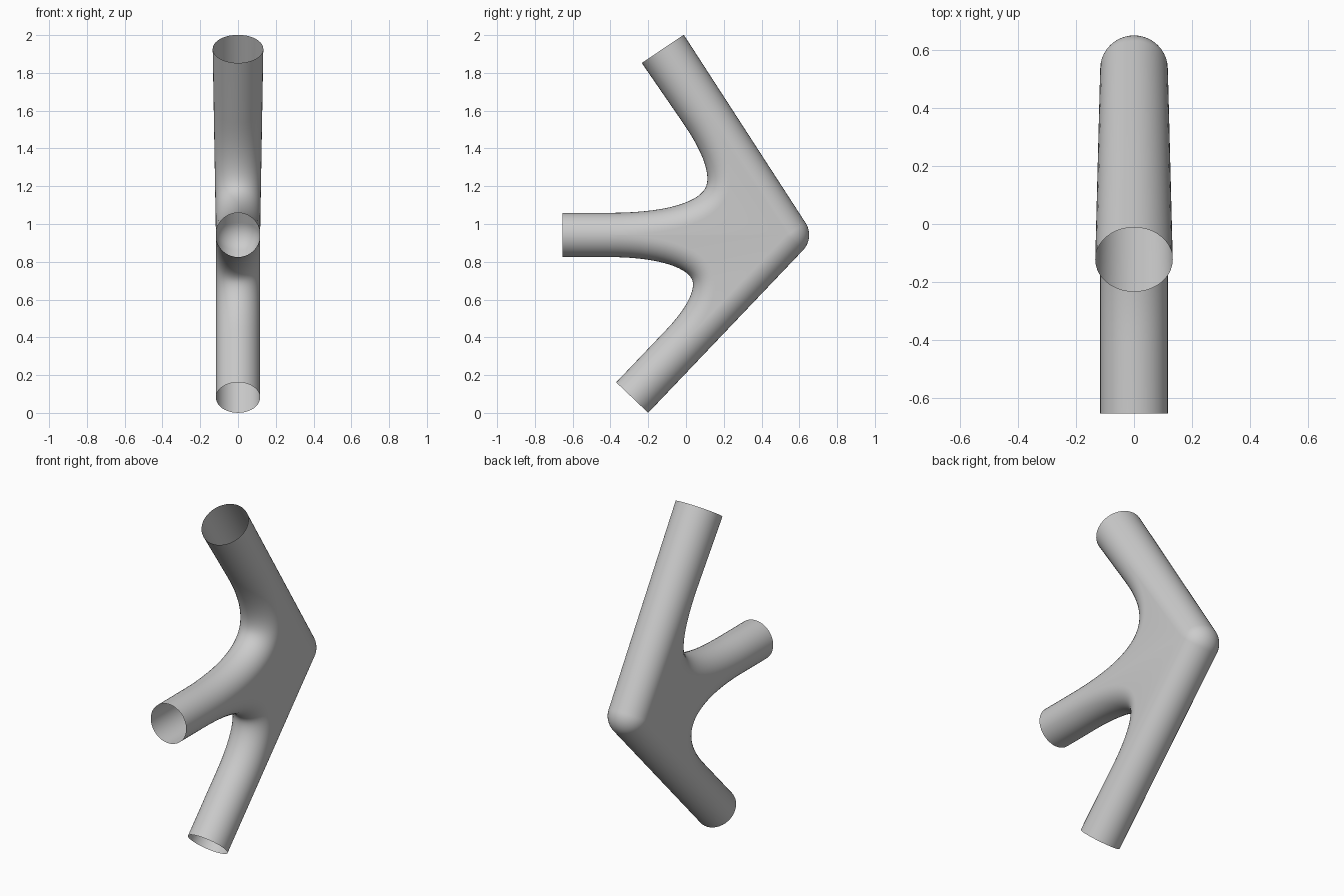
import bpy, bmesh, math
from mathutils import Vector

cube = bpy.data.objects.get("Cube")
if cube:
    bpy.data.objects.remove(cube, do_unlink=True)

X = Vector((1, 0, 0))
HUB = Vector((0, 0.535, 0.942))
UPPER = Vector((0, -0.123, 1.927))
LOWER = Vector((0, -0.285, 0.081))
FRONT = Vector((0, -0.655, 0.942))
SIDE = 20      # segments around each half tube
STEPS = 28     # steps along each crotch curve


def radius(p):
    # The upper branch widens gently toward its end
    return 0.117 + 0.017 * max(0, p.z - HUB.z) / (UPPER.z - HUB.z)


def along(end, d):
    return HUB + (end - HUB).normalized() * d


def normal(tangent):
    return X.cross(tangent).normalized()


def crotch(a, b, da, db, c):
    """Centreline from one branch end, curving into the other branch."""
    p = [along(a, da), along(a, c), along(b, c), along(b, db)]
    path = [(a, normal(HUB - a))]
    for i in range(STEPS + 1):
        t = i / STEPS
        s = 1 - t
        point = p[0]*s**3 + p[1]*3*s*s*t + p[2]*3*s*t*t + p[3]*t**3
        tangent = (p[1]-p[0])*s*s + (p[2]-p[1])*2*s*t + (p[3]-p[2])*t*t
        path.append((point, normal(tangent)))
    path.append((b, normal(b - HUB)))
    return path


def elbow(a, b, da, db):
    """Straight centreline bent at the hub, with a rounded outer corner."""
    n0, n1 = normal(HUB - a), normal(b - HUB)
    path = [(a, n0), (along(a, da), n0)]
    for i in range(17):
        path.append((HUB, n0.slerp(n1, i / 16)))
    return path + [(along(b, db), n1), (b, n1)]


bm = bmesh.new()


def sweep(path):
    """Sweep an outward-facing half circle along a centreline."""
    rings = []
    for p, n in path:
        ring = []
        for k in range(SIDE + 1):
            a = math.pi * (k / SIDE - 0.5)
            ring.append(bm.verts.new(p + (n * math.cos(a) + X * math.sin(a)) * radius(p)))
        rings.append(ring)
    for r0, r1 in zip(rings, rings[1:]):
        for k in range(SIDE):
            bm.faces.new((r0[k], r0[k + 1], r1[k + 1], r1[k]))


# Three half-tube sweeps form the branches and the fillets between them
D_UP, D_LOW, D_FRONT = 0.8, 0.8, 0.95
low_crotch = crotch(LOWER, FRONT, D_LOW, D_FRONT, 0.347)
up_crotch = crotch(FRONT, UPPER, D_FRONT, D_UP, 0.283)
for path in (elbow(UPPER, LOWER, D_UP, D_LOW), low_crotch, up_crotch):
    sweep(path)

# Flat webs close both sides between the sweeps
for side in (-1, 1):
    for path in (low_crotch, up_crotch):
        outline = [p for p, n in path[1:-1]] + [HUB]
        bm.faces.new([bm.verts.new(p + X * side * radius(p)) for p in outline])

bmesh.ops.remove_doubles(bm, verts=bm.verts, dist=0.0002)
bmesh.ops.triangulate(bm, faces=[f for f in bm.faces if len(f.verts) > 4])
bmesh.ops.recalc_face_normals(bm, faces=bm.faces)
mesh = bpy.data.meshes.new("branch_joint")
bm.to_mesh(mesh)
bm.free()

joint = bpy.data.objects.new("branch_joint", mesh)
bpy.context.collection.objects.link(joint)

# Plain grey finish
grey = bpy.data.materials.new("light_grey")
grey.use_nodes = True
color = (0.6, 0.6, 0.6, 1)
grey.diffuse_color = color
grey.node_tree.nodes["Principled BSDF"].inputs["Base Color"].default_value = color
mesh.materials.append(grey)

bpy.context.view_layer.objects.active = joint
joint.select_set(True)
bpy.ops.object.shade_smooth_by_angle(angle=math.radians(40))
